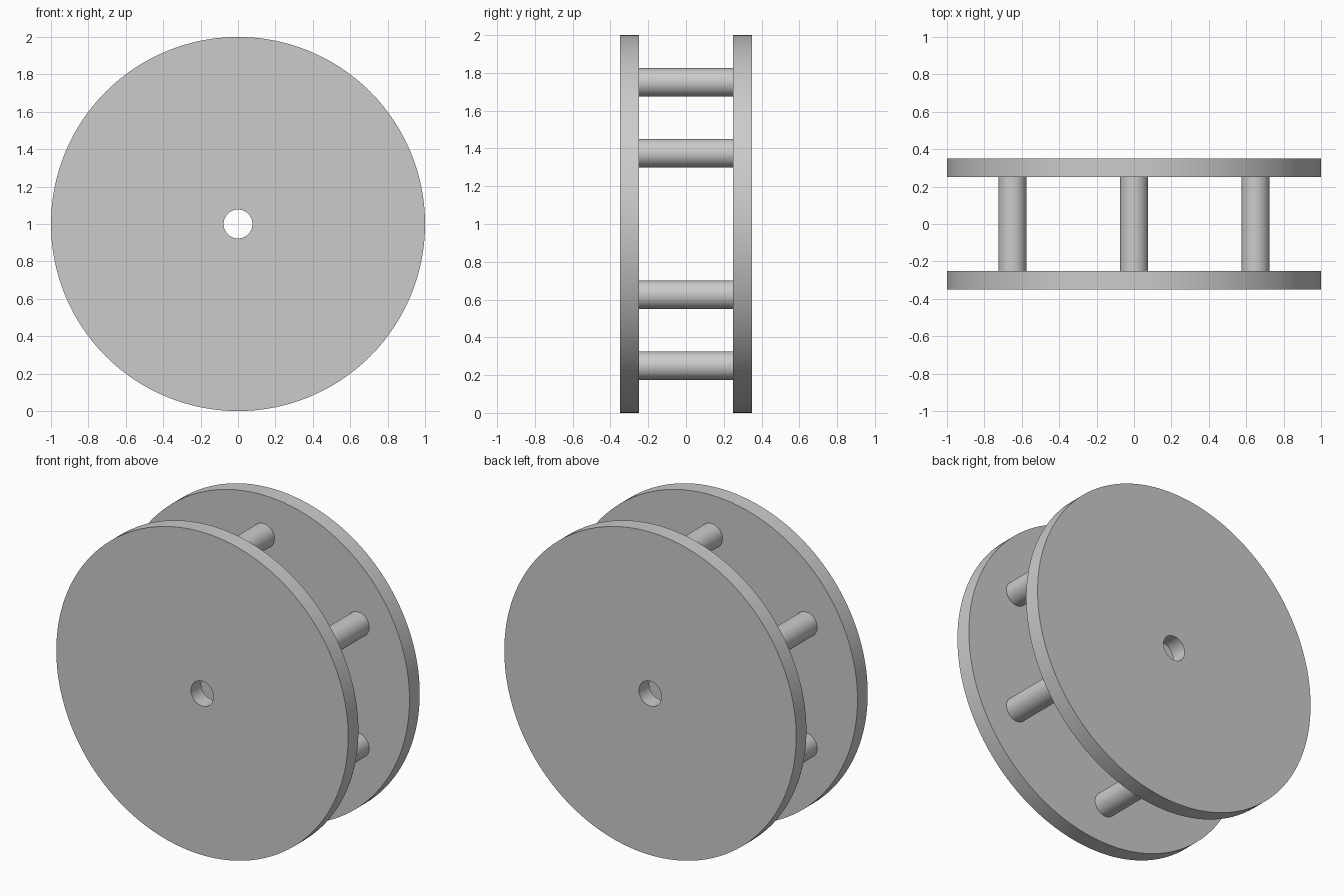
import bpy
import bmesh
from math import cos, sin, radians, tau
from mathutils import Matrix, Vector

cube = bpy.data.objects.get("Cube")
if cube:
    bpy.data.objects.remove(cube, do_unlink=True)

DISC_RADIUS, HOLE_RADIUS = 1.0, 0.077
INNER_Y, OUTER_Y = 0.25, 0.35
ROD_RADIUS, ROD_RING = 0.075, 0.75
CENTRE_Z = 1.0

grey = bpy.data.materials.new("plain grey")
grey.use_nodes = True
colour = (0.6, 0.6, 0.6, 1)
grey.diffuse_color = colour
grey.node_tree.nodes["Principled BSDF"].inputs["Base Color"].default_value = colour


def finish(name, bm):
    """Turn a bmesh into a smooth-shaded object with crisp rims."""
    bmesh.ops.recalc_face_normals(bm, faces=bm.faces)
    mesh = bpy.data.meshes.new(name)
    bm.to_mesh(mesh)
    bm.free()
    mesh.materials.append(grey)
    obj = bpy.data.objects.new(name, mesh)
    bpy.context.collection.objects.link(obj)
    bpy.ops.object.select_all(action="DESELECT")
    obj.select_set(True)
    bpy.context.view_layer.objects.active = obj
    bpy.ops.object.shade_smooth_by_angle(angle=radians(30))
    return obj


def disc(name, side):
    """Flat disc with a bore: a rectangle spun about the y axis."""
    bm = bmesh.new()
    corners = [(HOLE_RADIUS, INNER_Y), (DISC_RADIUS, INNER_Y),
               (DISC_RADIUS, OUTER_Y), (HOLE_RADIUS, OUTER_Y)]
    verts = [bm.verts.new((r, side * y, 0)) for r, y in corners]
    edges = [bm.edges.new((verts[i], verts[i - 1])) for i in range(4)]
    bmesh.ops.spin(bm, geom=verts + edges, cent=(0, 0, 0), axis=(0, 1, 0),
                   angle=tau, steps=128, use_merge=True)
    bmesh.ops.remove_doubles(bm, verts=bm.verts, dist=0.0001)
    bmesh.ops.translate(bm, verts=bm.verts, vec=Vector((0, 0, CENTRE_Z)))
    return finish(name, bm)


def rod(name, angle):
    """Round spacer rod running between the two discs."""
    bm = bmesh.new()
    place = Matrix.Translation((ROD_RING * cos(angle), 0, CENTRE_Z + ROD_RING * sin(angle)))
    bmesh.ops.create_cone(bm, cap_ends=True, segments=48, radius1=ROD_RADIUS,
                          radius2=ROD_RADIUS, depth=2 * INNER_Y,
                          matrix=place @ Matrix.Rotation(radians(90), 4, "X"))
    return finish(name, bm)


# Discs
disc("front_disc", -1)
disc("back_disc", 1)

# Ring of six spacer rods
for i in range(6):
    rod(f"spacer_rod_{i + 1}", radians(30 + 60 * i))
